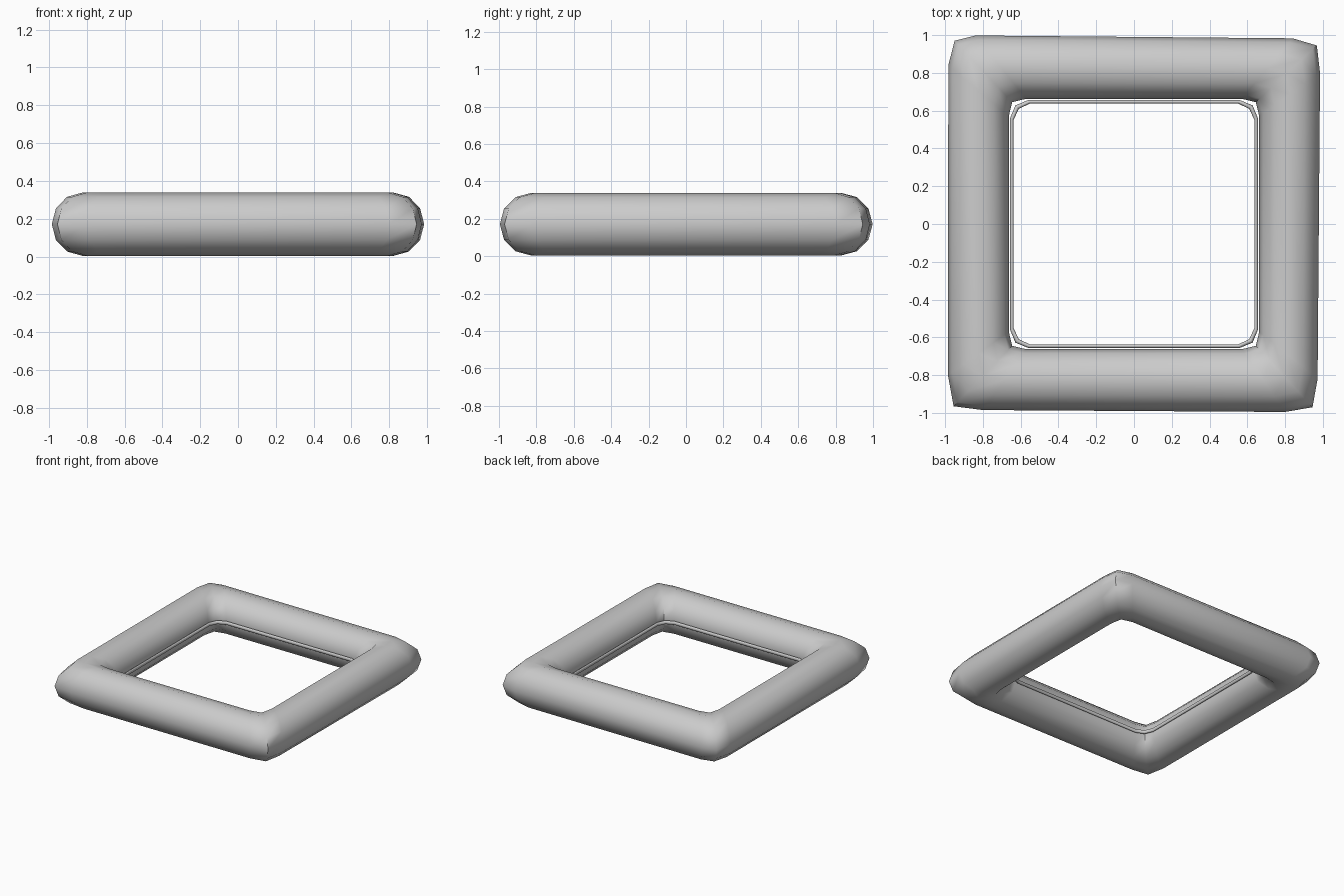
import bpy, bmesh, math

if "Cube" in bpy.data.objects:
    bpy.data.objects.remove(bpy.data.objects["Cube"])


def make_ring(name, inner, outer, z_mid, half_height, sides):
    """Closed square loop: each station is an oval between inner and outer edge points."""
    bm = bmesh.new()
    loops = []
    for (ix, iy), (ox, oy) in zip(inner, outer):
        loop = []
        for k in range(sides):
            a = 2 * math.pi * k / sides
            t = (1 + math.cos(a)) / 2
            loop.append(bm.verts.new((ix + (ox - ix) * t, iy + (oy - iy) * t,
                                      z_mid + half_height * math.sin(a))))
        loops.append(loop)
    n = len(loops)
    for i in range(n):
        a, b = loops[i], loops[(i + 1) % n]
        for k in range(sides):
            j = (k + 1) % sides
            bm.faces.new((a[k], b[k], b[j], a[j]))
    bmesh.ops.recalc_face_normals(bm, faces=bm.faces)
    mesh = bpy.data.meshes.new(name)
    bm.to_mesh(mesh)
    bm.free()
    obj = bpy.data.objects.new(name, mesh)
    bpy.context.collection.objects.link(obj)
    bpy.ops.object.select_all(action='DESELECT')
    obj.select_set(True)
    bpy.context.view_layer.objects.active = obj
    bpy.ops.object.shade_smooth_by_angle(angle=math.radians(60))
    return obj


def corner_path(side, start, corner):
    """Three stations per corner, turned four times, counter-clockwise."""
    pts = [(side, start), (corner, corner), (start, side)]
    out = []
    for _ in range(4):
        out += pts
        pts = [(-y, x) for x, y in pts]
    return out


# Fat, slightly uneven tube with clipped corners
tube_outer = [(0.985, 0.80), (0.968, 0.945), (0.84, 0.983),
              (-0.84, 0.998), (-0.95, 0.97), (-0.983, 0.84),
              (-0.985, -0.80), (-0.955, -0.965), (-0.80, -0.985),
              (0.80, -0.995), (0.945, -0.97), (0.972, -0.82)]
make_ring("square_tube", corner_path(0.663, 0.57, 0.645), tube_outer, 0.171, 0.167, 12)

# Thin band running round the inside of the tube
make_ring("inner_band", corner_path(0.638, 0.55, 0.61),
          corner_path(0.656, 0.56, 0.628), 0.17, 0.015, 8)
